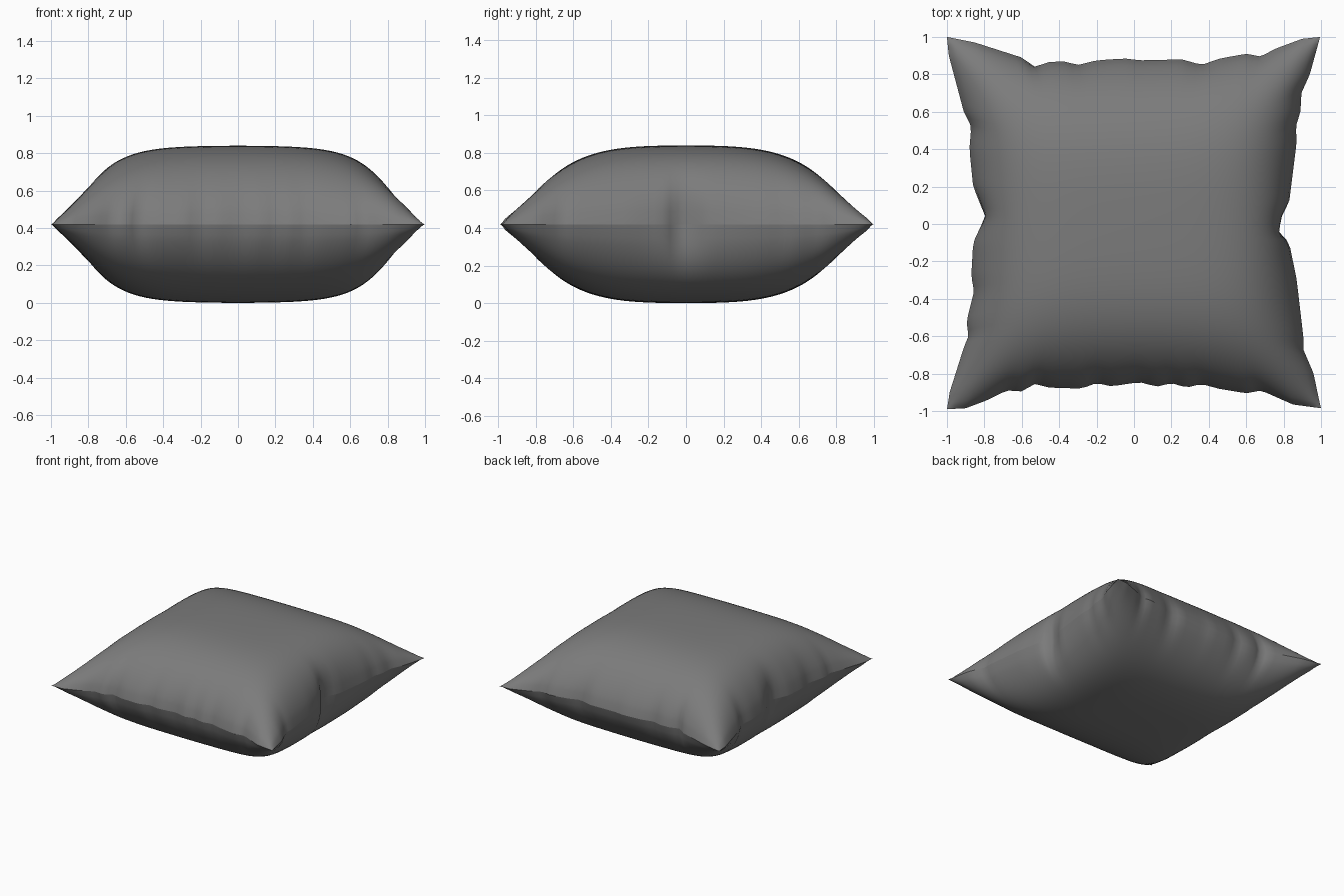
import bpy, bmesh
from math import sin, pi

if "Cube" in bpy.data.objects:
    bpy.data.objects.remove(bpy.data.objects["Cube"])

N = 60            # cells along each side
HALF = 0.42       # half thickness

# seam outlines: (position along the side, distance from the centre)
BACK = [(-1, 1), (-.85, .97), (-.6, .89), (-.53, .84), (-.46, .865), (-.38, .87), (-.3, .85),
        (-.2, .875), (-.05, .885), (.03, .875), (.26, .88), (.36, .85), (.46, .885),
        (.6, .91), (.68, .895), (.75, .935), (.9, .99), (1, 1)]
FRONT = [(-1, .99), (-.9, .985), (-.78, .94), (-.68, .89), (-.6, .895), (-.53, .855), (-.45, .875),
         (-.28, .88), (-.2, .85), (-.12, .868), (.03, .845), (.12, .87), (.2, .85), (.28, .875),
         (.36, .855), (.45, .88), (.6, .905), (.68, .89), (.85, .965), (1, .985)]
LEFT = [(-1, 1), (-.9, .985), (-.66, .91), (-.6, .885), (-.52, .895), (-.36, .855), (-.28, .87),
        (-.1, .86), (.04, .795), (.2, .86), (.4, .88), (.52, .87), (.6, .91), (.9, .99), (1, 1)]
RIGHT = [(-1, 1), (-.8, .96), (-.67, .905), (-.6, .905), (-.3, .87), (-.1, .83), (-.04, .77),
         (.04, .79), (.12, .83), (.28, .85), (.44, .87), (.52, .865), (.6, .89), (.7, .895),
         (.8, .94), (1, .995)]


def sample(curve, t):
    for (a, p), (b, q) in zip(curve, curve[1:]):
        if t <= b:
            return p + (q - p) * (t - a) / (b - a)
    return curve[-1][1]


def spread(a, t, low, high):
    """Plain pinched outline inside, puckers fading in towards the seam."""
    base = 0.87 + 0.13 * abs(t) ** 3
    pucker = sample(high if a > 0 else low, t) - base
    return a * base + (1 if a > 0 else -1) * pucker * abs(a) ** 12


def puff(a, power):
    return max(0.0, 1 - abs(a) ** power) ** 0.7 * (1 - 0.1 * a * a)


# pillow: two puffed sheets sharing one seam
bm = bmesh.new()
steps = [2 * i / N - 1 for i in range(N + 1)]
steps = [0.5 * t + 0.5 * sin(pi / 2 * t) for t in steps]
sheets = {1: {}, -1: {}}
for i, u in enumerate(steps):
    for j, v in enumerate(steps):
        x, y = spread(u, v, LEFT, RIGHT), spread(v, u, FRONT, BACK)
        h = HALF * puff(u, 5.3) * puff(v, 3.9)
        if i in (0, N) or j in (0, N):
            sheets[1][i, j] = sheets[-1][i, j] = bm.verts.new((x, y, HALF))
        else:
            for s in sheets:
                sheets[s][i, j] = bm.verts.new((x, y, HALF + s * h))
for s, g in sheets.items():
    for i in range(N):
        for j in range(N):
            quad = [g[i, j], g[i + 1, j], g[i + 1, j + 1], g[i, j + 1]]
            bm.faces.new(quad if s > 0 else quad[::-1]).smooth = True

# crisp seam between the two sheets
seam = set(sheets[1].values()) & set(sheets[-1].values())
for e in bm.edges:
    if e.verts[0] in seam and e.verts[1] in seam:
        e.smooth = False

mesh = bpy.data.meshes.new("pillow")
bm.to_mesh(mesh)
bm.free()
pillow = bpy.data.objects.new("pillow", mesh)
bpy.context.collection.objects.link(pillow)

# dark grey cloth
cloth = bpy.data.materials.new("dark_cloth")
cloth.diffuse_color = (0.2, 0.2, 0.2, 1)
cloth.use_nodes = True
cloth.node_tree.nodes["Principled BSDF"].inputs["Base Color"].default_value = cloth.diffuse_color
mesh.materials.append(cloth)
